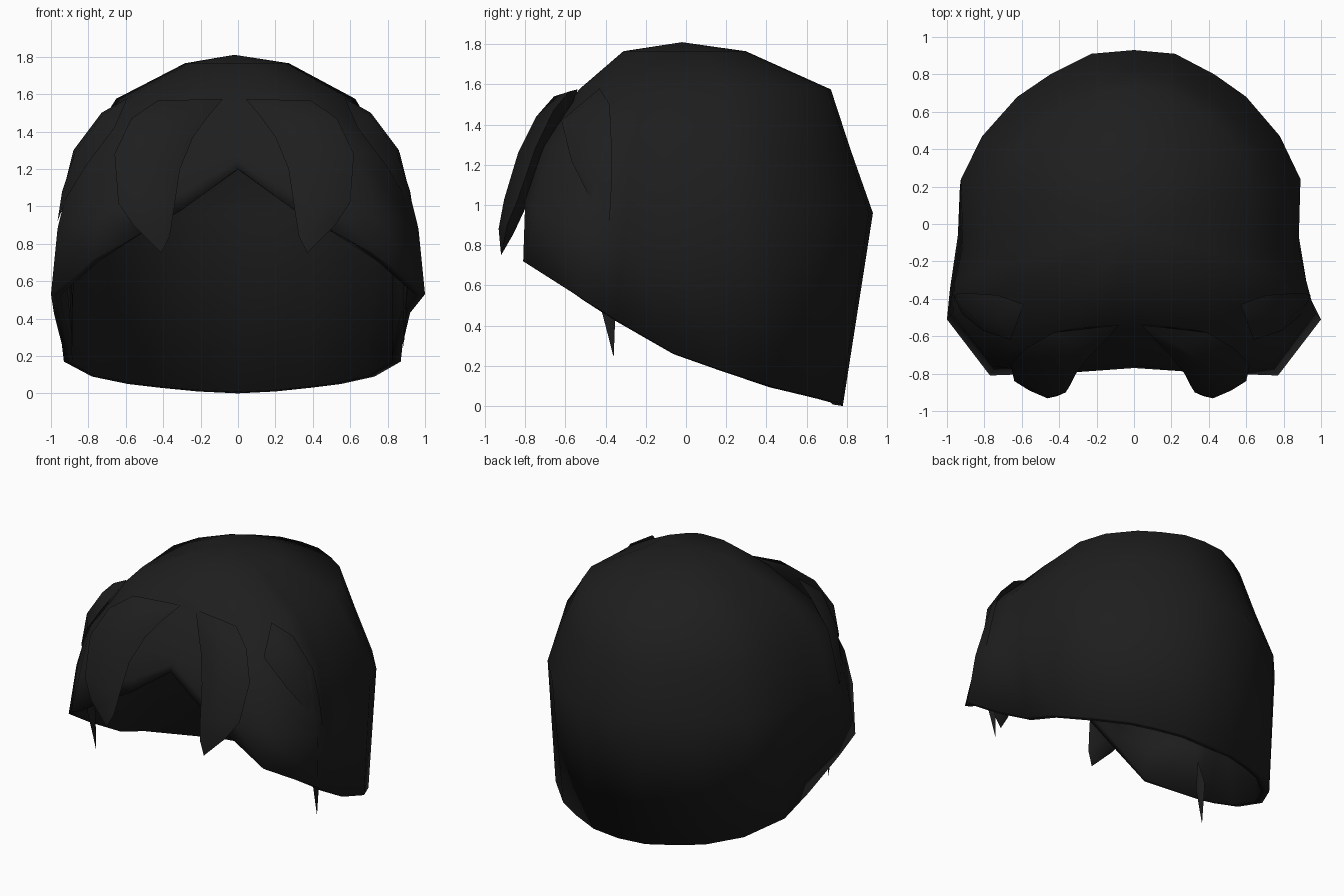
import bpy
import bmesh
from mathutils import Vector

if "Cube" in bpy.data.objects:
    bpy.data.objects.remove(bpy.data.objects["Cube"])

hair = bpy.data.materials.new("charcoal hair")
hair.diffuse_color = (0.013, 0.013, 0.013, 1)
hair.use_nodes = True
hair.node_tree.nodes["Principled BSDF"].inputs["Base Color"].default_value = hair.diffuse_color


def make_object(name, bm, angle):
    bmesh.ops.recalc_face_normals(bm, faces=bm.faces[:])
    mesh = bpy.data.meshes.new(name)
    bm.to_mesh(mesh)
    bm.free()
    mesh.materials.append(hair)
    ob = bpy.data.objects.new(name, mesh)
    bpy.context.collection.objects.link(ob)
    bpy.ops.object.select_all(action='DESELECT')
    ob.select_set(True)
    bpy.context.view_layer.objects.active = ob
    bpy.ops.object.shade_smooth_by_angle(angle=angle)
    return ob


# Half outline, front to back: widest point, hem point,
# rounding of the upper ring, scale of the middle ring
columns = [
    ((0.00, -0.76, 1.25), (0.00, -0.77, 1.20), 1.00, 0.95),
    ((0.28, -0.79, 1.08), (0.30, -0.79, 0.98), 0.96, 0.93),
    ((0.50, -0.80, 1.02), (0.50, -0.80, 0.87), 0.90, 0.90),
    ((0.74, -0.76, 0.97), (0.77, -0.81, 0.72), 0.82, 0.865),
    ((0.965, -0.47, 0.88), (1.00, -0.51, 0.53), 0.89, 0.895),
    ((0.92, -0.30, 0.90), (0.92, -0.35, 0.43), 0.95, 0.905),
    ((0.88, -0.12, 0.93), (0.88, -0.06, 0.26), 1.00, 0.91),
    ((0.89, 0.24, 0.95), (0.87, 0.20, 0.17), 1.02, 0.90),
    ((0.78, 0.47, 0.96), (0.73, 0.45, 0.09), 1.05, 0.875),
    ((0.60, 0.68, 0.96), (0.55, 0.62, 0.05), 1.04, 0.87),
    ((0.43, 0.80, 0.96), (0.39, 0.70, 0.03), 1.02, 0.87),
    ((0.22, 0.91, 0.96), (0.20, 0.77, 0.01), 1.00, 0.875),
    ((0.00, 0.93, 0.96), (0.00, 0.78, 0.00), 1.00, 0.875),
]
# Upper rings: x scale, front y scale, back y scale, height
uppers = [(0.30, 0.41, 0.32, 1.765), (0.69, 0.70, 0.775, 1.575)]


def column_points(index, side):
    wide, hem, rounding, middle = columns[index]
    rear_left = side < 0 and index > 4
    wx = wide[0] * side * (1.04 if rear_left else 1)
    hx = hem[0] * side * (1.07 if rear_left else 1)
    points = []
    for kx, kf, kb, z in uppers:
        ky = kf if wide[1] < 0 else kb
        points.append((wx * kx * rounding, wide[1] * ky * rounding, z))
    points.append((wx * middle, wide[1] * middle, 1.29))
    points.append((wx, wide[1], wide[2]))
    points.append((hx, hem[1], hem[2]))
    return points


# Main cap of hair, open at the face and underneath
bm = bmesh.new()
crown = bm.verts.new((-0.02, -0.02, 1.81))
order = [(i, 1) for i in range(13)] + [(i, -1) for i in range(11, 0, -1)]
grid = [[bm.verts.new(p) for p in column_points(i, s)] for i, s in order]
for k, a in enumerate(grid):
    b = grid[(k + 1) % len(grid)]
    bm.faces.new((crown, a[0], b[0]))
    for j in range(4):
        bm.faces.new((a[j], a[j + 1], b[j + 1], b[j]))
cap = make_object("hair_cap", bm, 1.5)
shell = cap.modifiers.new("thickness", 'SOLIDIFY')
shell.thickness = 0.05
shell.offset = -1


def lock(name, start, pairs, tip, bulge, side=1, shift=0.0):
    """Pointed lock of hair: edge pairs with a raised front and sunken back."""
    place = lambda p: Vector((p[0] * side + shift, p[1], p[2]))
    push = Vector((bulge[0] * side, bulge[1], bulge[2]))
    bm = bmesh.new()
    first, last = bm.verts.new(place(start)), bm.verts.new(place(tip))
    rings = []
    for a, b in pairs:
        a, b = place(a), place(b)
        mid = (a + b) / 2
        out = push * min(1, (a - b).length / 0.33)
        section = (a, mid + out, b, mid - out)
        rings.append([bm.verts.new(p) for p in section])
    for k in range(4):
        n = (k + 1) % 4
        bm.faces.new((first, rings[0][k], rings[0][n]))
        for r, s in zip(rings, rings[1:]):
            bm.faces.new((r[k], s[k], s[n], r[n]))
        bm.faces.new((last, rings[-1][n], rings[-1][k]))
    return make_object(name, bm, 1.1)


for label, side, shift in (("right", 1, 0.0), ("left", -1, -0.04)):
    # Large curved locks over the forehead
    lock(label + "_fringe_lock", (0.04, -0.54, 1.575),
         [((0.12, -0.63, 1.48), (0.39, -0.58, 1.565)),
          ((0.20, -0.71, 1.37), (0.53, -0.66, 1.47)),
          ((0.27, -0.80, 1.20), (0.62, -0.75, 1.28)),
          ((0.30, -0.86, 1.00), (0.60, -0.84, 1.02)),
          ((0.325, -0.90, 0.84), (0.52, -0.89, 0.90))],
         (0.37, -0.92, 0.75), (0.0, -0.06, 0.02), side, shift)
    # Flat locks lying on the temples
    lock(label + "_temple_lock", (0.57, -0.43, 1.58),
         [((0.64, -0.62, 1.42), (0.71, -0.38, 1.50)),
          ((0.79, -0.57, 1.22), (0.86, -0.37, 1.30)),
          ((0.90, -0.48, 1.04), (0.91, -0.37, 1.10))],
         (0.945, -0.38, 0.92), (0.04, -0.02, 0.03), side, shift / 2)
    # Thin strands hanging in front of the ears
    lock(label + "_sideburn", (0.90, -0.42, 0.75),
         [((0.90, -0.44, 0.55), (0.90, -0.35, 0.55)),
          ((0.89, -0.39, 0.36), (0.89, -0.355, 0.36))],
         (0.885, -0.36, 0.24), (0.05, 0.0, 0.0), side)
